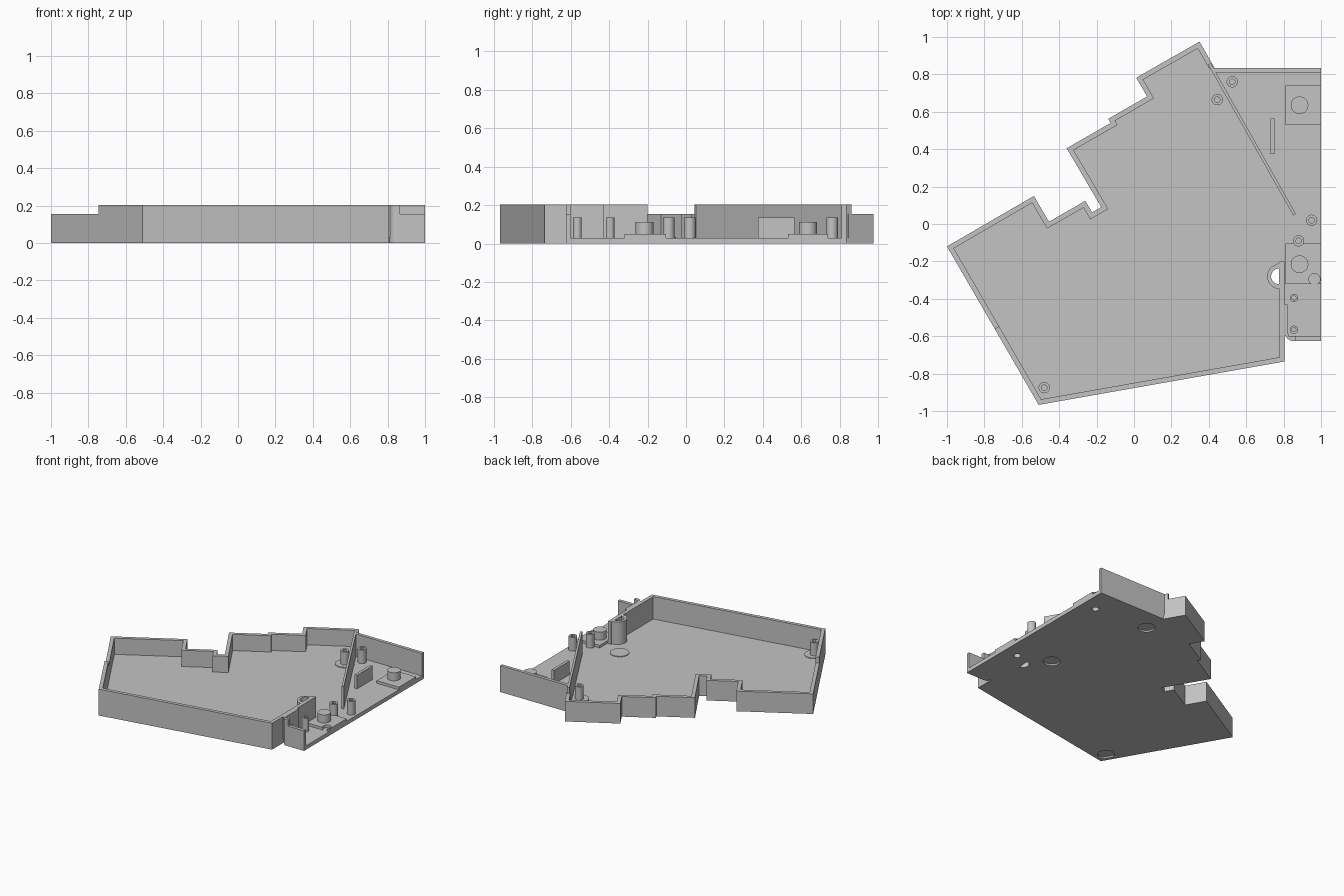
import bpy, bmesh, math
from mathutils import Vector

if "Cube" in bpy.data.objects:
    bpy.data.objects.remove(bpy.data.objects["Cube"])

grey = bpy.data.materials.new("plain grey")
grey.use_nodes = True
grey.diffuse_color = (0.55, 0.55, 0.55, 1)
grey.node_tree.nodes["Principled BSDF"].inputs["Base Color"].default_value = grey.diffuse_color

FLOOR, LOW, HIGH, POST = 0.03, 0.155, 0.203, 0.135
THICK = 0.027


def finish(name, bm, smooth=False):
    bmesh.ops.recalc_face_normals(bm, faces=bm.faces)
    mesh = bpy.data.meshes.new(name)
    bm.to_mesh(mesh)
    bm.free()
    mesh.materials.append(grey)
    obj = bpy.data.objects.new(name, mesh)
    bpy.context.collection.objects.link(obj)
    if smooth:
        bpy.ops.object.select_all(action='DESELECT')
        obj.select_set(True)
        bpy.context.view_layer.objects.active = obj
        bpy.ops.object.shade_smooth_by_angle(angle=math.radians(35))
    return obj


def add_prism(bm, points, z0, z1):
    low = [bm.verts.new((x, y, z0)) for x, y in points]
    top = [bm.verts.new((x, y, z1)) for x, y in points]
    bm.faces.new(low[::-1])
    bm.faces.new(top)
    for i in range(len(low)):
        j = (i + 1) % len(low)
        bm.faces.new((low[i], low[j], top[j], top[i]))


def prism(name, points, z0, z1, smooth=False):
    bm = bmesh.new()
    add_prism(bm, points, z0, z1)
    return finish(name, bm, smooth)


def rect(x0, x1, y0, y1):
    return [(x0, y0), (x1, y0), (x1, y1), (x0, y1)]


def arc(cx, cy, r, start, end, n=32):
    angles = [math.radians(start + (end - start) * i / n) for i in range(n + 1)]
    return [(cx + r * math.cos(a), cy + r * math.sin(a)) for a in angles]


def circle(cx, cy, r):
    return arc(cx, cy, r, 0, 360)[:-1]


def cut(obj, shapes):
    """Subtract vertical prisms given as (points, z0, z1)."""
    bm = bmesh.new()
    for points, z0, z1 in shapes:
        add_prism(bm, points, z0, z1)
    cutter = finish("cutter", bm)
    cutter.hide_render = True
    mod = obj.modifiers.new("cut", 'BOOLEAN')
    mod.operation, mod.solver, mod.object = 'DIFFERENCE', 'EXACT', cutter
    bpy.context.view_layer.objects.active = obj
    bpy.ops.object.modifier_apply(modifier=mod.name)
    bpy.data.objects.remove(cutter)


# Outer edge, clockwise, with the height of the wall that starts at each point
path = [
    (0.805, -0.20, HIGH), (0.805, -0.735, HIGH), (-0.51, -0.967, HIGH),
    (-0.745, -0.56, LOW), (-1.0, -0.12, LOW), (-0.535, 0.15, LOW),
    (-0.455, 0.012, LOW), (-0.26, 0.124, LOW), (-0.224, 0.062, LOW),
    (-0.175, 0.09, LOW), (-0.36, 0.405, LOW), (-0.125, 0.54, LOW),
    (-0.138, 0.562, LOW), (0.07, 0.682, LOW), (0.012, 0.782, LOW),
    (0.35, 0.975, LOW), (0.425, 0.845, LOW),
]
edge = [Vector(p[:2]) for p in path]


def inward(a, b):
    d = (b - a).normalized()
    return Vector((d.y, -d.x))


# Mitred inner edge
inner = []
for i, p in enumerate(edge):
    n1 = inward(edge[i - 1], p) if i else inward(p, edge[1])
    n2 = inward(p, edge[i + 1]) if i + 1 < len(edge) else n1
    inner.append(p + (n1 + n2) * THICK / (1 + n1.dot(n2)))

bm = bmesh.new()
for i in range(len(edge) - 1):
    add_prism(bm, [edge[i], edge[i + 1], inner[i + 1], inner[i]], 0, path[i][2])
finish("outer_wall", bm)

# Floor with foot recesses, magnet holes and the strap hole
feet = [(-0.48, -0.875), (0.65, -0.12), (0.445, 0.665)]
magnets = [(0.885, 0.635), (0.885, -0.215)]
strap_hole = arc(0.775, -0.28, 0.042, 90, 270, 16)
outline = [tuple(p) for p in edge[1:]] + [(0.43, 0.835), (1, 0.835), (1, -0.625)]
outline += arc(0.85, -0.585, 0.04, 270, 180, 8) + [(0.805, -0.585)]
base = prism("floor", outline, 0, FLOOR)
cut(base, [(circle(x, y, 0.06), -0.1, 0.012) for x, y in feet]
    + [(circle(x, y, 0.025), -0.1, 0.1) for x, y in magnets]
    + [(strap_hole, -0.1, 0.1)])

# Low pads inside the tray above the foot recesses
for x, y in feet:
    prism("foot_pad", circle(x, y, 0.068), FLOOR - 0.01, FLOOR + 0.005, True)

# Strap loop against the right wall
loop = [(0.79, -0.2)] + arc(0.78, -0.28, 0.068, 130, 270, 24) + [(0.79, -0.348)]
strap_loop = prism("strap_loop", loop, FLOOR, HIGH, True)
cut(strap_loop, [(strap_hole, -0.1, 0.3)])

# Thin slanted divider
a, b = Vector((0.41, 0.86)), Vector((0.866, 0.053))
side = inward(a, b) * 0.016
prism("divider_wall", [a, b, b + side, a + side], FLOOR, HIGH)

# Walls of the side compartment
prism("side_back_wall", rect(0.42, 1, 0.81, 0.835), 0, HIGH)
corner = arc(0.85, -0.585, 0.04, 180, 270, 8)
prism("side_front_corner", corner + [(0.865, -0.625), (0.865, -0.6), (0.825, -0.6),
                                     (0.825, -0.585)], 0, HIGH, True)
prism("side_front_wall", rect(0.865, 1, -0.625, -0.6), 0, LOW)
prism("side_inner_wall", rect(0.79, 0.822, -0.6, -0.43), FLOOR, HIGH)

# Magnet plates and bosses
for (x, y), (y0, y1) in zip(magnets, [(0.53, 0.74), (-0.32, -0.105)]):
    plate = prism("magnet_plate", rect(0.81, 1, y0, y1), FLOOR, 0.05)
    if y < 0:
        cut(plate, [(circle(0.965, -0.295, 0.03), 0, 0.1)])
    prism("magnet_boss", circle(x, y, 0.047), FLOOR, 0.112, True)

# Upright rib
prism("upright_rib", rect(0.73, 0.752, 0.375, 0.565), FLOOR, POST)

# Hollow screw posts
posts = [(0.525, 0.76, 0.03), (0.445, 0.665, 0.03), (0.95, 0.02, 0.03),
         (0.88, -0.09, 0.03), (0.855, -0.395, 0.022), (0.855, -0.565, 0.022),
         (-0.48, -0.875, 0.03)]
for x, y, r in posts:
    bm = bmesh.new()
    rings = []
    for radius, z in [(r, FLOOR), (r, POST), (r / 2, POST), (r / 2, FLOOR + 0.01)]:
        rings.append([bm.verts.new((px, py, z)) for px, py in circle(x, y, radius)])
    for r0, r1 in zip(rings, rings[1:]):
        for i in range(len(r0)):
            bm.faces.new((r0[i - 1], r0[i], r1[i], r1[i - 1]))
    bm.faces.new(rings[0])
    bm.faces.new(rings[-1])
    finish("screw_post", bm, True)
